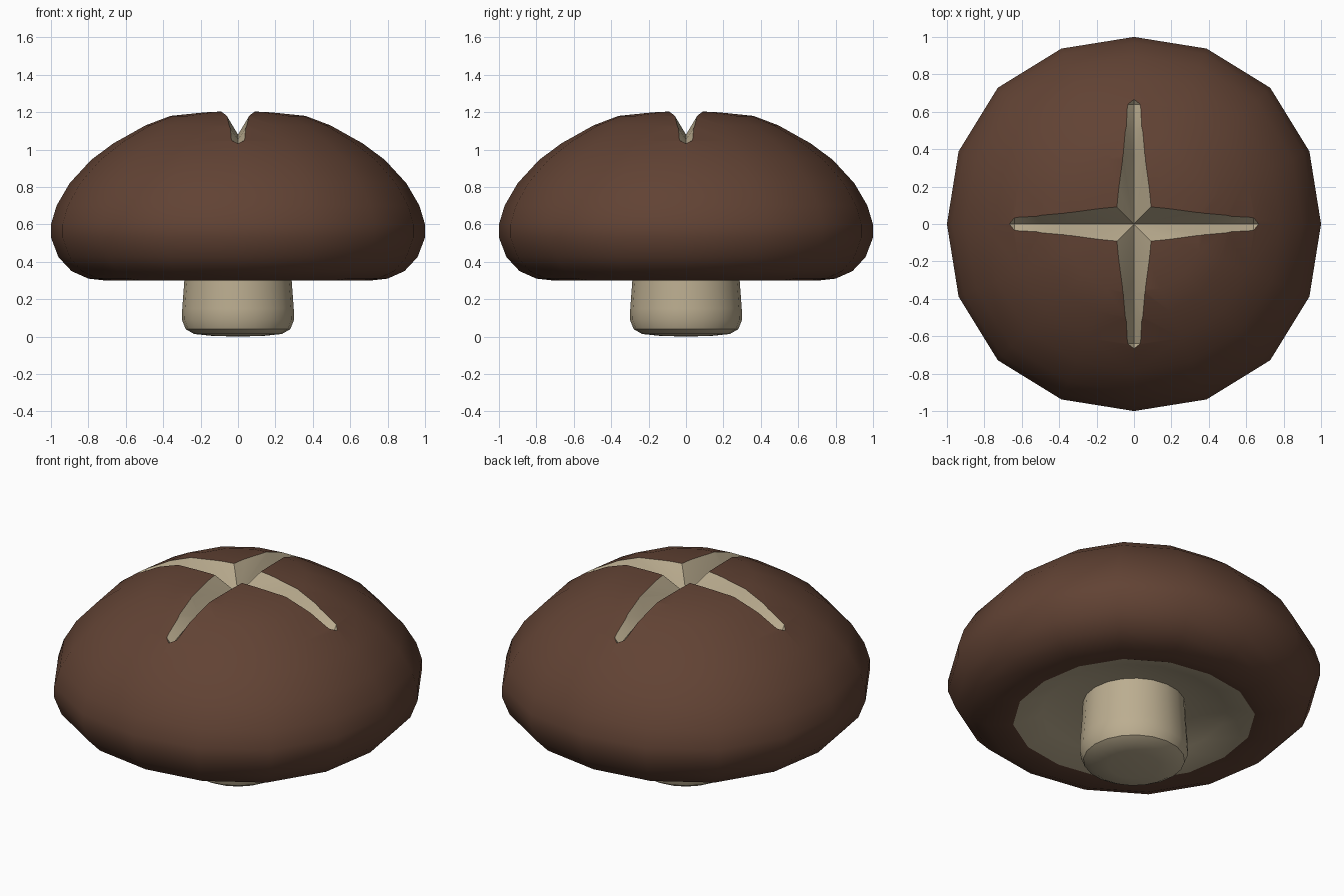
import bpy, bmesh, math

if "Cube" in bpy.data.objects:
    bpy.data.objects.remove(bpy.data.objects["Cube"])


def material(name, color):
    m = bpy.data.materials.new(name)
    m.diffuse_color = (*color, 1)
    m.use_nodes = True
    m.node_tree.nodes["Principled BSDF"].inputs["Base Color"].default_value = m.diffuse_color
    return m


brown = material("brown_skin", (0.12, 0.055, 0.034))
cream = material("cream_flesh", (0.5, 0.42, 0.28))


def make_object(name, bm, mats):
    bmesh.ops.remove_doubles(bm, verts=bm.verts, dist=1e-5)
    bmesh.ops.recalc_face_normals(bm, faces=bm.faces)
    me = bpy.data.meshes.new(name)
    bm.to_mesh(me)
    bm.free()
    for m in mats:
        me.materials.append(m)
    ob = bpy.data.objects.new(name, me)
    bpy.context.collection.objects.link(ob)
    return ob


def select(ob):
    bpy.ops.object.select_all(action='DESELECT')
    ob.select_set(True)
    bpy.context.view_layer.objects.active = ob


def lathe(name, profile, sides, mats, bulge=0.0, slot_from=None):
    """Revolve (r, z) points; the first and last points lie on the axis."""
    bm = bmesh.new()
    rings = []
    for r, z in profile:
        if r == 0:
            rings.append([bm.verts.new((0, 0, z))] * sides)
            continue
        ring = []
        for k in range(sides):
            a = math.tau * k / sides
            rr = r * (1 + bulge * math.sin(2 * a) ** 2)
            ring.append(bm.verts.new((rr * math.cos(a), rr * math.sin(a), z)))
        rings.append(ring)
    for i, (lo, hi) in enumerate(zip(rings, rings[1:])):
        for k in range(sides):
            n = (k + 1) % sides
            quad = dict.fromkeys((lo[k], lo[n], hi[n], hi[k]))
            f = bm.faces.new(list(quad))
            if slot_from is not None and i >= slot_from:
                f.material_index = 1
    return make_object(name, bm, mats)


# Cap: domed skin, then a hollow pale underside
skin = [(0, 1.21), (0.18, 1.2), (0.37, 1.18), (0.5, 1.13), (0.65, 1.045),
        (0.785, 0.945), (0.9, 0.82), (0.97, 0.7), (1, 0.6), (1, 0.53),
        (0.96, 0.425), (0.89, 0.35), (0.8, 0.31), (0.71, 0.3), (0.65, 0.3)]
under = [(0.5, 0.355), (0.36, 0.39), (0.2, 0.41), (0, 0.41)]
cap = lathe("cap", skin + under, 16, [brown, cream], 0.03, len(skin) - 1)

# Cross-shaped V groove cutter: (floor r, floor z, edge r, half width, edge z)
stations = [(0, 1.08, 0.1, 0.1, 1.215), (0.37, 1.08, 0.37, 0.066, 1.19),
            (0.52, 1.055, 0.52, 0.05, 1.128), (0.64, 1.01, 0.64, 0.045, 1.062),
            (0.67, 1.035, 0.67, 0, 1.035)]
TOP = 1.5
bm = bmesh.new()
for arm in range(4):
    c, s = round(math.cos(arm * math.pi / 2)), round(math.sin(arm * math.pi / 2))

    def face(points):
        pts = list(dict.fromkeys((c * x - s * y, s * x + c * y, z) for x, y, z in points))
        if len(pts) > 2:
            bm.faces.new([bm.verts.new(p) for p in pts])

    for side in (1, -1):
        for a, b in zip(stations, stations[1:]):
            fa, fb = (a[0], 0, a[1]), (b[0], 0, b[1])
            ea, eb = (a[2], side * a[3], a[4]), (b[2], side * b[3], b[4])
            up = [(p[0], p[1], TOP) for p in (fa, fb, eb, ea)]
            face([fa, fb, eb])
            face([fa, eb, ea])
            face(up)
            face([ea, eb, up[2], up[3]])
cutter = make_object("groove_cutter", bm, [cream])
cutter.hide_render = True

# Carve the groove; its walls keep the pale material
mod = cap.modifiers.new("groove", 'BOOLEAN')
mod.operation = 'DIFFERENCE'
mod.solver = 'EXACT'
mod.material_mode = 'TRANSFER'
mod.object = cutter
select(cap)
bpy.ops.object.modifier_apply(modifier=mod.name)
bpy.data.objects.remove(cutter)

# Stem: short, with a rounded foot
stem = lathe("stem", [(0, 0), (0.14, 0.004), (0.235, 0.014), (0.28, 0.04), (0.3, 0.09),
                      (0.298, 0.15), (0.287, 0.3), (0.28, 0.45), (0, 0.45)], 20, [cream])

for ob in (cap, stem):
    select(ob)
    bpy.ops.object.shade_smooth_by_angle(angle=math.radians(32))
